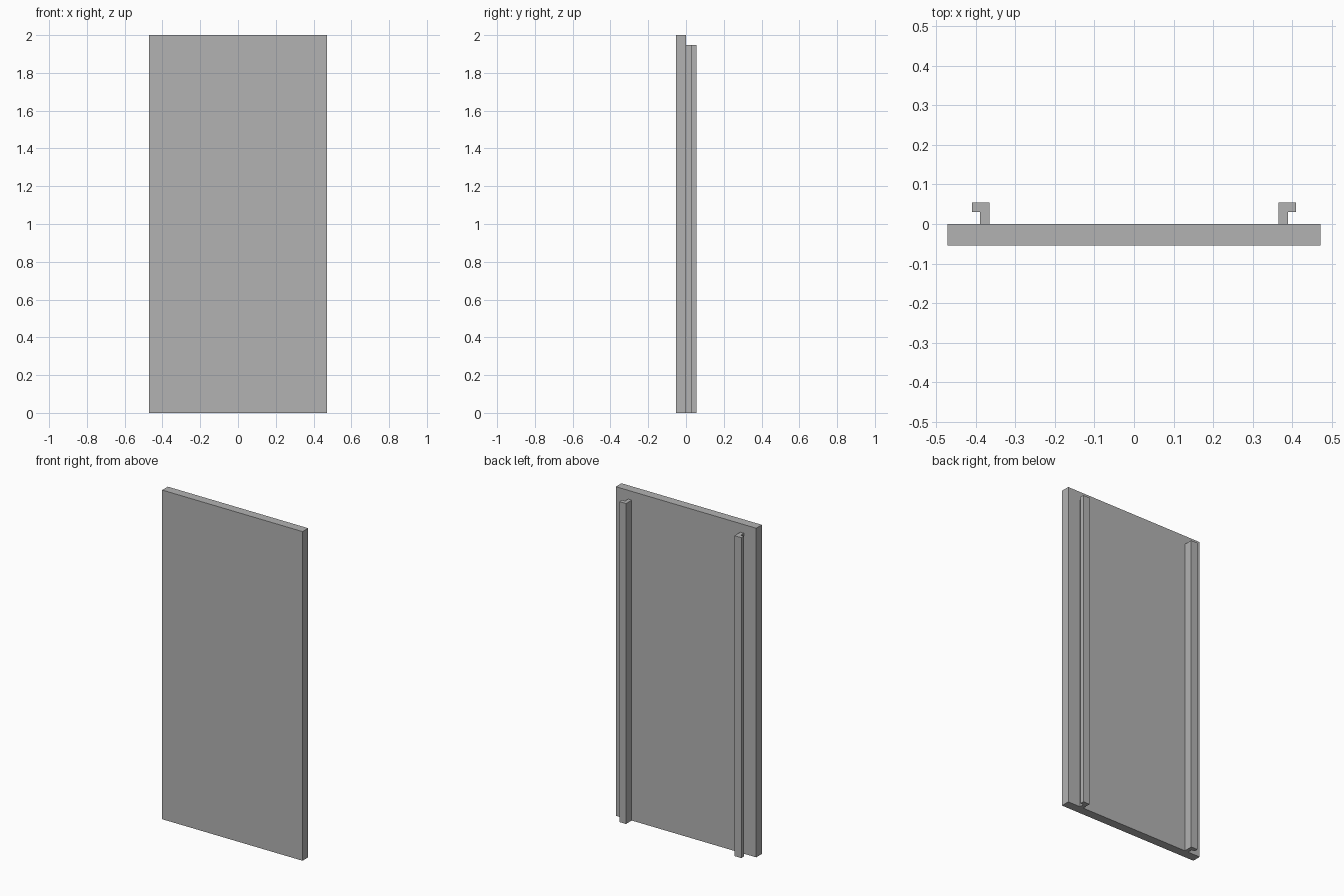
import bpy
import bmesh

cube = bpy.data.objects.get("Cube")
if cube:
    bpy.data.objects.remove(cube, do_unlink=True)

# Single grey finish
GREY = (0.45, 0.45, 0.45, 1.0)
grey = bpy.data.materials.new("plain grey")
grey.use_nodes = True
grey.diffuse_color = GREY
grey.node_tree.nodes["Principled BSDF"].inputs["Base Color"].default_value = GREY


def extrude_profile(name, points, height):
    """Stand a closed floor-plan profile up from the ground."""
    bm = bmesh.new()
    base = bm.faces.new([bm.verts.new((x, y, 0)) for x, y in points])
    grown = bmesh.ops.extrude_face_region(bm, geom=[base])["geom"]
    top = [v for v in grown if isinstance(v, bmesh.types.BMVert)]
    bmesh.ops.translate(bm, verts=top, vec=(0, 0, height))
    bmesh.ops.recalc_face_normals(bm, faces=bm.faces)
    mesh = bpy.data.meshes.new(name)
    bm.to_mesh(mesh)
    bm.free()
    mesh.materials.append(grey)
    obj = bpy.data.objects.new(name, mesh)
    bpy.context.collection.objects.link(obj)
    return obj


# Flat front panel
W, D = 0.472, 0.054
extrude_profile("panel", [(-W, -D), (W, -D), (W, 0), (-W, 0)], 2.0)

# Hooked rails on the back, lips pointing outward
INNER, WEB, LIP, LIP_Y = 0.365, 0.389, 0.41, 0.03
rail = [(INNER, 0), (WEB, 0), (WEB, LIP_Y), (LIP, LIP_Y), (LIP, D + 0.001), (INNER, D + 0.001)]
for side, sign in (("left", 1), ("right", -1)):
    extrude_profile(side + "_rail", [(sign * x, y) for x, y in rail], 1.947)
